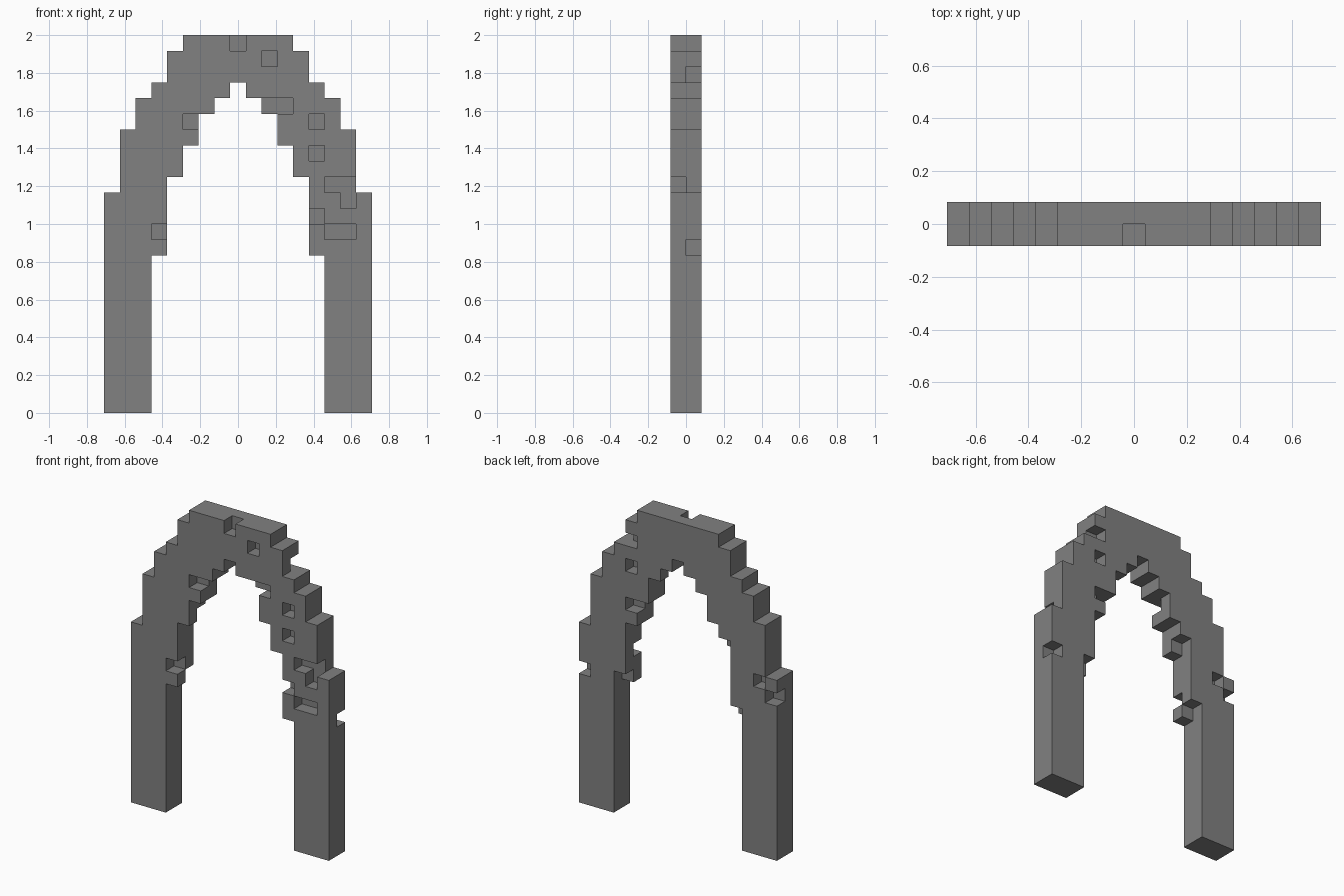
import bpy
import bmesh
import math
from mathutils import Vector

cube = bpy.data.objects.get("Cube")
if cube:
    bpy.data.objects.remove(cube, do_unlink=True)

UNIT = 1 / 12          # edge of one block
COLS, LAYERS = 17, 2   # blocks across and deep

# One flat stone colour
stone = bpy.data.materials.new("grey_stone")
stone.use_nodes = True
GREY = (0.22, 0.22, 0.22, 1)
stone.diffuse_color = GREY
stone.node_tree.nodes["Principled BSDF"].inputs["Base Color"].default_value = GREY

# Stepped arch: underside and top of each column, outer edge to the middle
UNDERSIDE = [0, 0, 0, 10, 15, 17, 19, 20, 21]
TOP = [14, 18, 20, 21, 23, 24, 24, 24, 24]

# Missing blocks as (column, row) on each layer
FRONT_GAPS = [(8, 23), (10, 22), (10, 19), (11, 19), (13, 18), (13, 16),
              (14, 14), (15, 14), (15, 13), (13, 12), (14, 11), (15, 11),
              (5, 18), (3, 11)]
BACK_GAPS = [(12, 21), (12, 19), (12, 16), (13, 10), (16, 10),
             (0, 12), (1, 13), (3, 10), (4, 15)]

blocks = set()
for col in range(COLS):
    step = min(col, COLS - 1 - col)
    for row in range(UNDERSIDE[step], TOP[step]):
        for layer, gaps in enumerate((FRONT_GAPS, BACK_GAPS)):
            if (col, row) not in gaps:
                blocks.add((col, layer, row))


def add_side(bm, block, axis, sign):
    """Add one outward square of a block."""
    normal = Vector((0, 0, 0))
    normal[axis] = sign
    u = Vector((0, 0, 0))
    u[(axis + 1) % 3] = 1
    v = normal.cross(u)
    centre = Vector(block) + Vector((0.5, 0.5, 0.5)) + normal / 2
    centre -= Vector((COLS / 2, LAYERS / 2, 0))
    corners = [(-1, -1), (1, -1), (1, 1), (-1, 1)]
    bm.faces.new([bm.verts.new((centre + (u * a + v * b) / 2) * UNIT)
                  for a, b in corners])


# Outer shell of the arch, only where a block meets open air
bm = bmesh.new()
for block in sorted(blocks):
    for axis in range(3):
        for sign in (-1, 1):
            neighbour = list(block)
            neighbour[axis] += sign
            if tuple(neighbour) not in blocks:
                add_side(bm, block, axis, sign)
bmesh.ops.remove_doubles(bm, verts=bm.verts, dist=UNIT / 100)

# Merge the squares into large flat faces
bmesh.ops.dissolve_limit(bm, angle_limit=math.radians(1),
                         verts=bm.verts, edges=bm.edges)

mesh = bpy.data.meshes.new("stone_arch")
bm.to_mesh(mesh)
bm.free()
mesh.materials.append(stone)
arch = bpy.data.objects.new("stone_arch", mesh)
bpy.context.collection.objects.link(arch)
